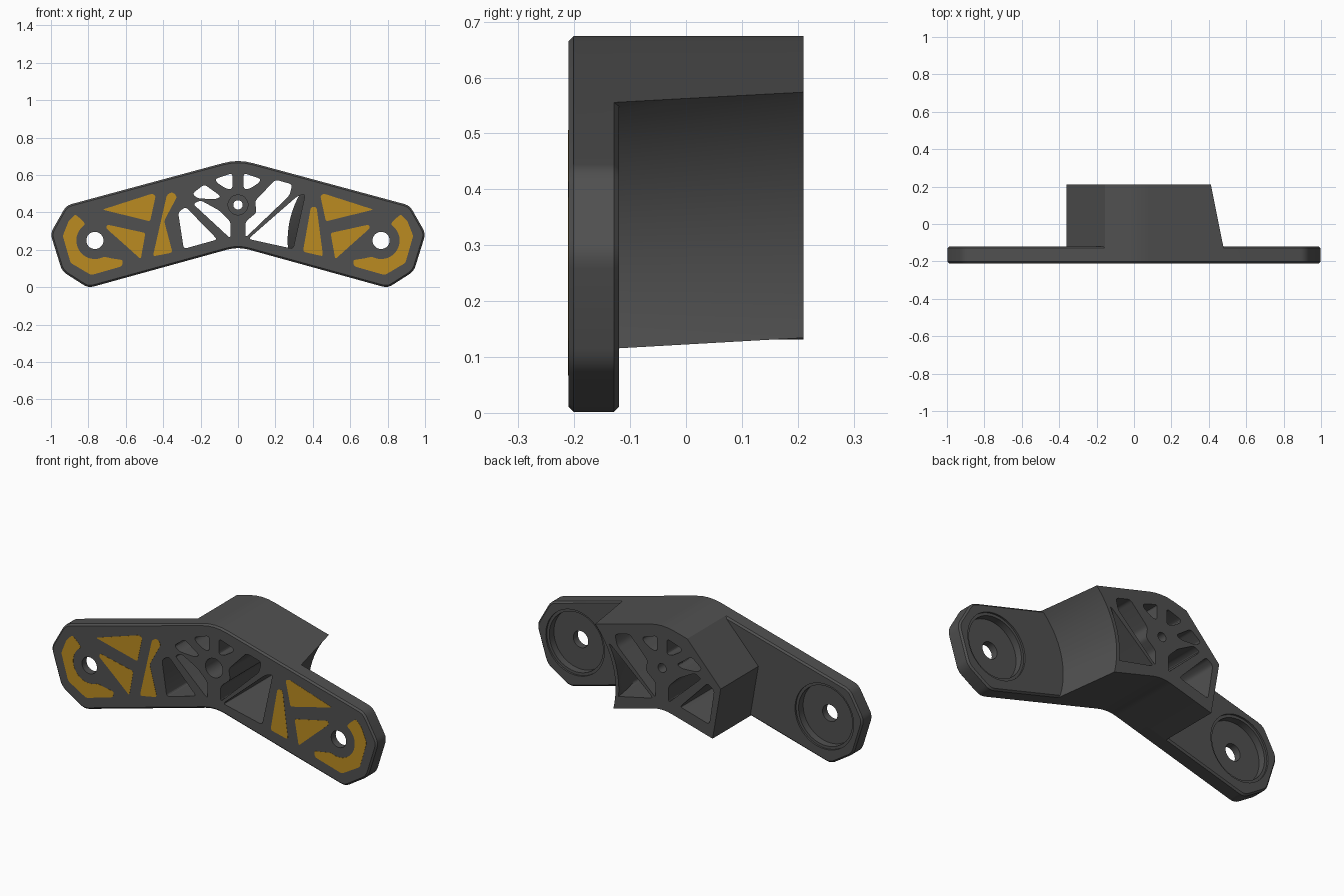
import bpy, bmesh, math
from mathutils import Vector

if "Cube" in bpy.data.objects:
    bpy.data.objects.remove(bpy.data.objects["Cube"])

HOLE = (0.765, 0.25)   # bolt hole centre (x, z), mirrored
HUB_Z = 0.44


def material(name, rgb):
    m = bpy.data.materials.new(name)
    m.diffuse_color = (*rgb, 1)
    m.use_nodes = True
    m.node_tree.nodes["Principled BSDF"].inputs["Base Color"].default_value = m.diffuse_color
    return m


GREY = material("dark grey", (0.08, 0.08, 0.08))
AMBER = material("amber", (0.50, 0.26, 0.015))


def rounded(pts, cut, seg=4):
    """Round each corner of an outline; cut is one length or one per corner."""
    out = []
    n = len(pts)
    for i in range(n):
        a, b, c = (Vector(pts[j % n]) for j in (i - 1, i, i + 1))
        d = cut[i] if isinstance(cut, list) else cut
        p = b + (a - b).normalized() * min(d, (a - b).length * 0.45)
        q = b + (c - b).normalized() * min(d, (c - b).length * 0.45)
        for k in range(seg + 1):
            t = k / seg
            out.append(p * (1 - t) ** 2 + b * 2 * t * (1 - t) + q * t * t)
    return out


def mirror(pts):
    return [(-x, z) for x, z in pts]


def finish(name, bm, mat):
    bmesh.ops.recalc_face_normals(bm, faces=bm.faces)
    me = bpy.data.meshes.new(name)
    bm.to_mesh(me)
    bm.free()
    me.materials.append(mat)
    ob = bpy.data.objects.new(name, me)
    bpy.context.collection.objects.link(ob)
    return ob


def prism(name, pts, y0, y1, mat=GREY):
    bm = bmesh.new()
    face = bm.faces.new([bm.verts.new((p[0], y0, p[1])) for p in pts])
    ext = bmesh.ops.extrude_face_region(bm, geom=[face])
    vs = [v for v in ext["geom"] if isinstance(v, bmesh.types.BMVert)]
    bmesh.ops.translate(bm, verts=vs, vec=(0, y1 - y0, 0))
    return finish(name, bm, mat)


def cone(name, x, z, r0, r1, y0, y1, seg=48):
    """Round part along y, radius r0 at y0 and r1 at y1."""
    bm = bmesh.new()
    rings = []
    for r, y in ((r0, y0), (r1, y1)):
        rings.append([bm.verts.new((x + r * math.cos(2 * math.pi * i / seg), y,
                                    z + r * math.sin(2 * math.pi * i / seg)))
                      for i in range(seg)])
        bm.faces.new(rings[-1])
    for i in range(seg):
        j = (i + 1) % seg
        bm.faces.new((rings[0][i], rings[0][j], rings[1][j], rings[1][i]))
    return finish(name, bm, GREY)


def apply(ob, mod):
    bpy.context.view_layer.objects.active = ob
    bpy.ops.object.modifier_apply(modifier=mod.name)


def boolean(ob, other, op="DIFFERENCE"):
    m = ob.modifiers.new("bool", "BOOLEAN")
    m.operation, m.object, m.solver = op, other, "EXACT"
    apply(ob, m)
    bpy.data.objects.remove(other)


def clearance(wall):
    """Tapered clearance around the right bolt hole."""
    return cone("clearance", *HOLE, 0.402 + wall, 0.487 + wall, -0.22, 0.25, 96)


# Bent plate outline
half = [(0.80, -0.004), (0.94, 0.085), (1.003, 0.287), (0.918, 0.437)]
corners = [(0, 0.217)] + half + [(0, 0.685)] + mirror(half)[::-1]
outline = rounded(corners, [0.06] + [0.03] * 4 + [0.08] + [0.03] * 4)

# Plate with chamfered rims
body = prism("bracket_body", outline, -0.21, -0.12)
bev = body.modifiers.new("chamfer", "BEVEL")
bev.width, bev.segments = 0.009, 1
bev.limit_method, bev.angle_limit = "ANGLE", math.radians(60)
apply(body, bev)

# Raised block behind the plate
block = prism("block", outline, -0.196, 0.21)
boolean(block, clearance(0))
boolean(block, prism("left_trim", [(-0.08, 0.724), (-0.36, 0.42), (-0.27, -0.10),
                                   (-1.3, -0.1), (-1.3, 0.8), (-0.08, 0.8)], -0.3, 0.3))
boolean(body, block, "UNION")

# Pockets between the struts
top_pocket = [(0.03, 0.61), (0.12, 0.58), (0.115, 0.56), (0.06, 0.525), (0.03, 0.525)]
pockets = [
    top_pocket, mirror(top_pocket),
    [(0.20, 0.575), (0.29, 0.55), (0.275, 0.49), (0.04, 0.265), (0.04, 0.35), (0.10, 0.40),
     (0.09, 0.46)],
    [(-0.18, 0.55), (-0.245, 0.50), (-0.215, 0.475), (-0.12, 0.47), (-0.09, 0.485)],
    [(-0.235, 0.465), (-0.26, 0.43), (-0.04, 0.265), (-0.04, 0.35), (-0.10, 0.41)],
    [(-0.32, 0.40), (-0.28, 0.43), (-0.11, 0.255), (-0.29, 0.205)],
]
pockets[4] = [(-0.20, 0.465), (-0.24, 0.445), (-0.04, 0.26), (-0.04, 0.35), (-0.10, 0.41)]
for pts in pockets:
    boolean(body, prism("pocket", rounded(pts, 0.018), -0.3, 0.3))
side = prism("pocket", rounded([(0.315, 0.485), (0.36, 0.50), (0.295, 0.205), (0.055, 0.258)],
                               0.018), -0.3, 0.24)
boolean(side, clearance(0.02))
boolean(body, side)

# Central hub with a stepped bore
boolean(body, cone("hub", 0, HUB_Z, 0.09, 0.09, -0.207, 0.209), "UNION")
boolean(body, cone("hub_bore", 0, HUB_Z, 0.053, 0.053, -0.3, 0.12))
boolean(body, cone("hub_hole", 0, HUB_Z, 0.025, 0.025, -0.3, 0.3, 24))

# Bolt holes and round recesses at the back of each arm
for s in (1, -1):
    x, z = s * HOLE[0], HOLE[1]
    boolean(body, cone("bolt_hole", x, z, 0.046, 0.046, -0.3, 0.1, 32))
    boolean(body, cone("recess", x, z, 0.165, 0.165, -0.17, 0.1, 64))
    boolean(body, cone("recess_rim", x, z, 0.18, 0.18, -0.13, 0.1, 64))

bpy.ops.object.select_all(action="DESELECT")
body.select_set(True)
bpy.context.view_layer.objects.active = body
bpy.ops.object.shade_smooth_by_angle(angle=math.radians(22))

# Amber inlays on the front
arc = [(-HOLE[0] + 0.1 * math.cos(math.radians(a)), HOLE[1] + 0.1 * math.sin(math.radians(a)))
       for a in range(120, 306, 15)]
hook = [(-0.905, 0.355), (-0.87, 0.39), (-0.835, 0.36)] + arc + [
    (-0.68, 0.155), (-0.615, 0.145), (-0.62, 0.112), (-0.785, 0.065), (-0.895, 0.13),
    (-0.937, 0.275)]
upper = [(-0.725, 0.415), (-0.46, 0.50), (-0.44, 0.49), (-0.47, 0.352)]
lower = [(-0.70, 0.335), (-0.495, 0.29), (-0.52, 0.15), (-0.62, 0.24), (-0.705, 0.315)]
for side_name, flip in (("left", list), ("right", mirror)):
    for name, pts in (("hook", hook), ("upper", upper), ("lower", lower)):
        prism(f"{side_name}_{name}_inlay", rounded(flip(pts), 0.012, 3), -0.211, -0.205, AMBER)
prism("left_strip_inlay", rounded([(-0.38, 0.495), (-0.35, 0.51), (-0.325, 0.485), (-0.395, 0.355),
                                   (-0.35, 0.185), (-0.455, 0.165)], 0.015, 3),
      -0.211, -0.205, AMBER)
prism("right_strip_inlay", rounded([(0.39, 0.43), (0.42, 0.43), (0.455, 0.165), (0.347, 0.19)],
                                   0.015, 3), -0.211, -0.205, AMBER)
